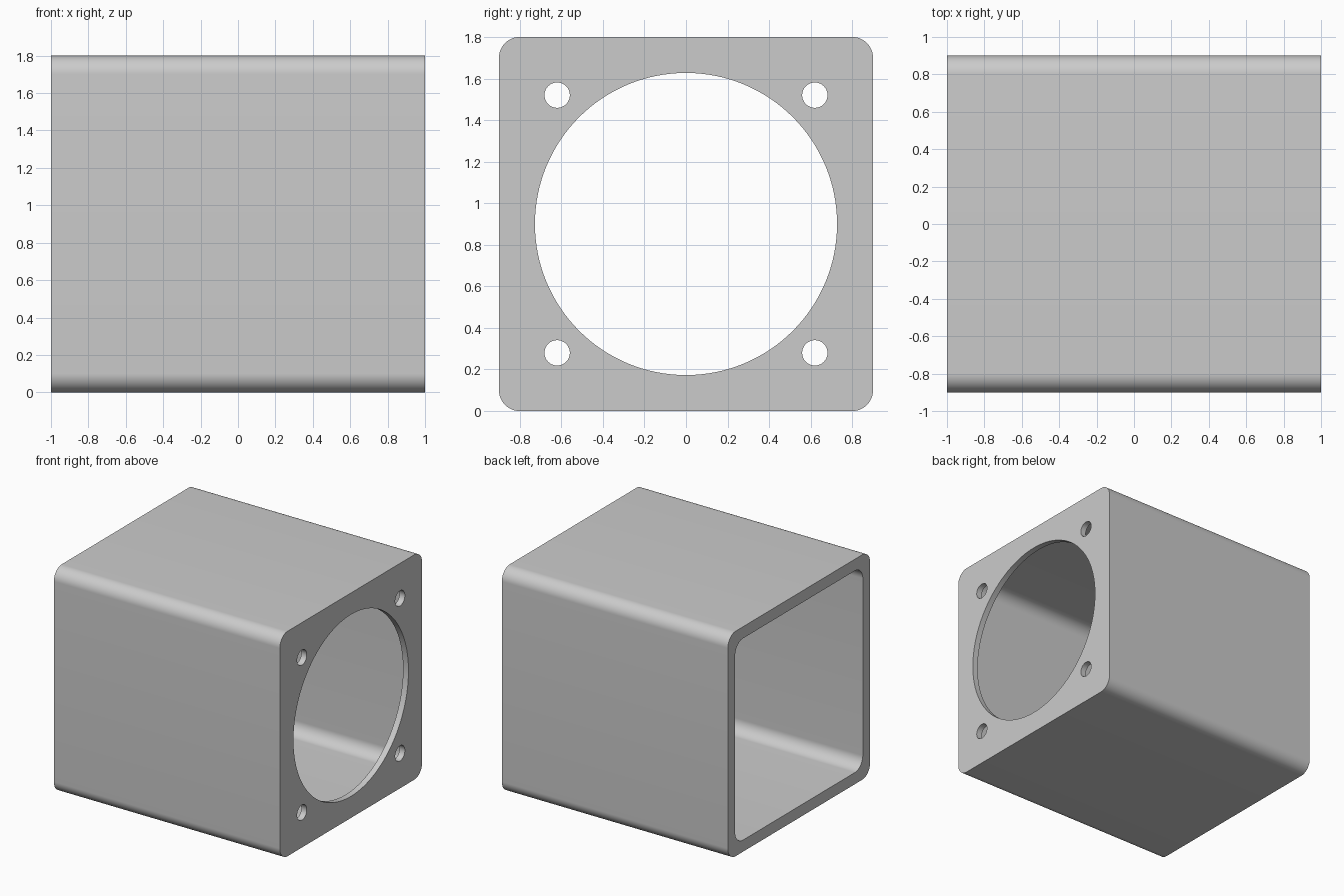
import bpy, bmesh, math

if "Cube" in bpy.data.objects:
    bpy.data.objects.remove(bpy.data.objects["Cube"])

HALF = 0.9        # half width of the square section
MID = 0.9         # height of the centre line
WALL = 0.093
PLATE = 0.048     # thickness of the drilled end plate
CORNER = 0.1

grey = bpy.data.materials.new("light grey")
grey.diffuse_color = (0.6, 0.6, 0.6, 1)
grey.use_nodes = True
grey.node_tree.nodes["Principled BSDF"].inputs["Base Color"].default_value = grey.diffuse_color


def circle(cy, cz, r, n):
    return [(cy + r * math.cos(2 * math.pi * i / n),
             cz + r * math.sin(2 * math.pi * i / n)) for i in range(n)]


def rounded_square(half, r, steps=16):
    pts = []
    for k, (sy, sz) in enumerate([(1, 1), (-1, 1), (-1, -1), (1, -1)]):
        for i in range(steps + 1):
            a = math.pi / 2 * (k + i / steps)
            pts.append((sy * (half - r) + r * math.cos(a),
                        MID + sz * (half - r) + r * math.sin(a)))
    return pts


def prism(name, profile, x0, x1):
    """Extrude a y-z profile along x."""
    bm = bmesh.new()
    face = bm.faces.new([bm.verts.new((x0, y, z)) for y, z in profile])
    top = bmesh.ops.extrude_face_region(bm, geom=[face])["geom"]
    verts = [v for v in top if isinstance(v, bmesh.types.BMVert)]
    bmesh.ops.translate(bm, verts=verts, vec=(x1 - x0, 0, 0))
    bmesh.ops.recalc_face_normals(bm, faces=bm.faces)
    mesh = bpy.data.meshes.new(name)
    bm.to_mesh(mesh)
    bm.free()
    mesh.materials.append(grey)
    obj = bpy.data.objects.new(name, mesh)
    bpy.context.collection.objects.link(obj)
    return obj


# Outer body
housing = prism("fan_housing", rounded_square(HALF, CORNER), -1, 1)

# Cavity open at the left end, round vent and four screw holes in the plate
cutters = [prism("cavity_cutter", rounded_square(HALF - WALL, CORNER), -1.2, 1 - PLATE),
           prism("vent_cutter", circle(0, MID, 0.727, 128), 0.8, 1.2)]
for sy in (-1, 1):
    for sz in (-1, 1):
        cutters.append(prism("screw_hole_cutter",
                             circle(sy * 0.62, MID + sz * 0.62, 0.061, 48), 0.8, 1.2))

bpy.context.view_layer.objects.active = housing
housing.select_set(True)
for c in cutters:
    mod = housing.modifiers.new("cut", "BOOLEAN")
    mod.operation = "DIFFERENCE"
    mod.solver = "EXACT"
    mod.object = c
    bpy.ops.object.modifier_apply(modifier=mod.name)
    bpy.data.objects.remove(c)

# Smooth curved walls, sharp rims
bpy.ops.object.shade_smooth_by_angle(angle=math.radians(30))
